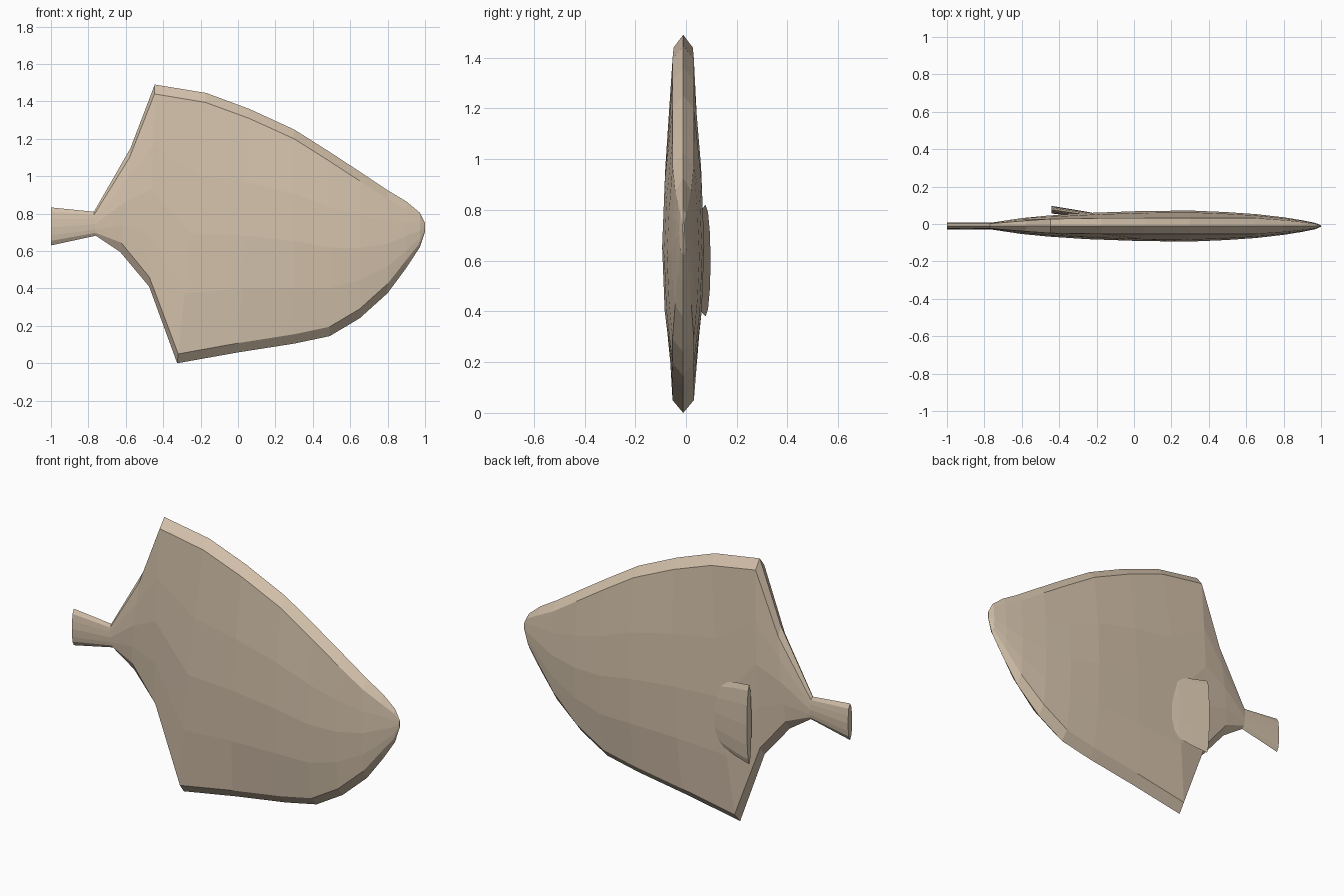
import bpy, bmesh, math

cube = bpy.data.objects.get("Cube")
if cube:
    bpy.data.objects.remove(cube, do_unlink=True)

tan = bpy.data.materials.new("tan")
tan.use_nodes = True
colour = (0.66, 0.54, 0.41, 1)
tan.diffuse_color = colour
tan.node_tree.nodes["Principled BSDF"].inputs["Base Color"].default_value = colour


def loft(name, rings):
    """Skin closed rings of points and cap both ends."""
    bm = bmesh.new()
    loops = [[bm.verts.new(p) for p in ring] for ring in rings]
    for a, b in zip(loops, loops[1:]):
        for i in range(len(a)):
            j = (i + 1) % len(a)
            bm.faces.new((a[i], a[j], b[j], b[i]))
    bm.faces.new(loops[0])
    bm.faces.new(loops[-1])
    bmesh.ops.recalc_face_normals(bm, faces=bm.faces)
    mesh = bpy.data.meshes.new(name)
    bm.to_mesh(mesh)
    bm.free()
    mesh.materials.append(tan)
    obj = bpy.data.objects.new(name, mesh)
    bpy.context.collection.objects.link(obj)
    return obj


# Body outline stations: top x, top z, bottom x, bottom z, half thickness
stations = [
    (-1, .833, -1, .63, .018), (-.77, .81, -.76, .682, .018),
    (-.575, 1.15, -.63, .595, .042), (-.445, 1.49, -.475, .41, .056),
    (-.17, 1.445, -.325, 0, .07), (.06, 1.36, 0, .058, .08),
    (.3, 1.25, .3, .105, .083), (.49, 1.13, .49, .145, .075),
    (.65, 1.025, .65, .24, .064), (.8, .925, .8, .375, .047),
    (.9, .865, .9, .51, .031), (.972, .805, .972, .62, .016),
    (1, .75, 1, .705, .003),
]
MID_Y = -.011


def body_ring(tx, tz, bx, bz, half):
    # Lens section: sharp ridges, narrow bevel bands, broad flanks
    bevel = min(.05, .12 * (tz - bz)) / (tz - bz)
    rim = min(.042, .68 * half)
    flank = [(bevel, rim), (.26, .88 * half), (.48, half),
             (.70, .88 * half), (1 - bevel, rim)]
    section = [(0, 0)] + flank + [(1, 0)] + [(t, -w) for t, w in reversed(flank)]
    return [(bx + (tx - bx) * t, MID_Y + w, bz + (tz - bz) * t) for t, w in section]


loft("fish_body", [body_ring(*s) for s in stations])

# Flared side fin on the back flank, its root sunk in the body
fin = []
for x, y, tall, thick in [(-.442, .077, .22, .02), (-.35, .063, .205, .019),
                          (-.26, .05, .18, .017), (-.18, .038, .14, .014)]:
    fin.append([(x, y + thick * math.cos(a), .6 + tall * math.sin(a))
                for a in (math.tau * i / 12 for i in range(12))])
loft("side_fin", fin)
